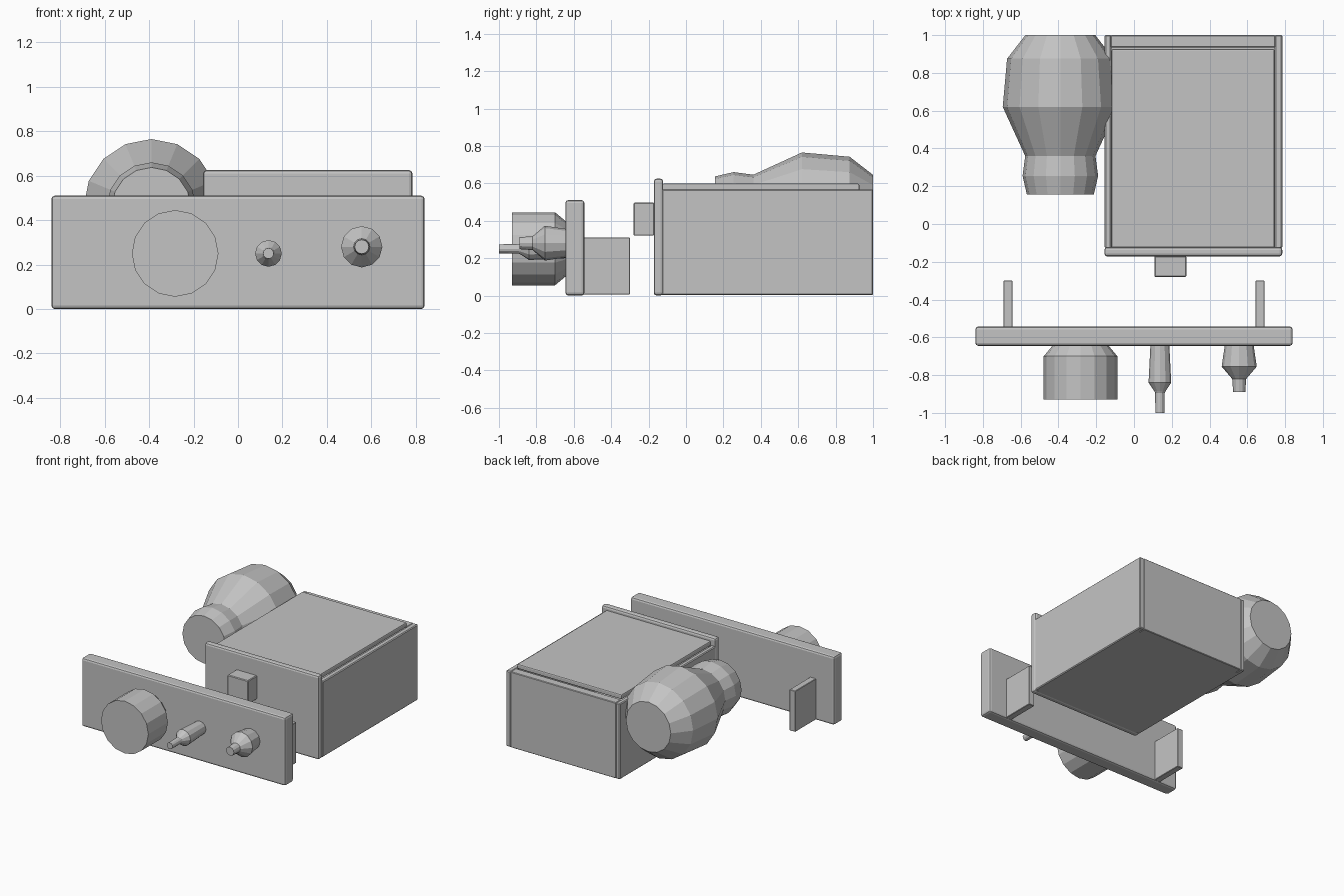
import bpy
import bmesh
from math import cos, sin, pi

old = bpy.data.objects.get("Cube")
if old:
    bpy.data.objects.remove(old, do_unlink=True)

grey = bpy.data.materials.new("plain grey")
grey.use_nodes = True
COLOUR = (0.55, 0.55, 0.55, 1)
grey.diffuse_color = COLOUR
grey.node_tree.nodes["Principled BSDF"].inputs["Base Color"].default_value = COLOUR


def finish(name, bm):
    bmesh.ops.recalc_face_normals(bm, faces=bm.faces)
    mesh = bpy.data.meshes.new(name)
    bm.to_mesh(mesh)
    bm.free()
    mesh.materials.append(grey)
    obj = bpy.data.objects.new(name, mesh)
    bpy.context.collection.objects.link(obj)
    return obj


def box(name, xs, ys, zs, bevel=0.004, segments=1):
    """Block between the given limits, with softened edges."""
    bm = bmesh.new()
    bmesh.ops.create_cube(bm, size=1)
    for v in bm.verts:
        for axis, (lo, hi) in enumerate((xs, ys, zs)):
            v.co[axis] = hi if v.co[axis] > 0 else lo
    obj = finish(name, bm)
    if bevel:
        mod = obj.modifiers.new("soft edges", 'BEVEL')
        mod.width = bevel
        mod.segments = segments
    return obj


def turned(name, x, z, profile, sides):
    """Faceted solid turned about the y direction; profile holds (y, radius)."""
    bm = bmesh.new()
    rings = []
    for y, r in profile:
        angles = [2 * pi * i / sides for i in range(sides)]
        rings.append([bm.verts.new((x + r * sin(a), y, z + r * cos(a))) for a in angles])
    for a, b in zip(rings, rings[1:]):
        for i in range(sides):
            j = (i + 1) % sides
            bm.faces.new((a[i], a[j], b[j], b[i]))
    bm.faces.new(rings[0])
    bm.faces.new(rings[-1])
    return finish(name, bm)


# Control panel with its two rear brackets
box("control_panel", (-0.84, 0.84), (-0.645, -0.543), (0, 0.51), 0.015, 2)
for side, x in (("right", -0.667), ("left", 0.667)):
    box(side + "_bracket", (x - 0.024, x + 0.024), (-0.55, -0.3), (0.005, 0.31), 0.003)

# Controls on the panel
turned("large_knob", -0.283, 0.25,
       [(-0.64, 0.145), (-0.70, 0.195), (-0.93, 0.195)], 16)
turned("slim_lever", 0.137, 0.25,
       [(-0.64, 0.05), (-0.84, 0.06), (-0.885, 0.03), (-0.895, 0.025), (-1, 0.024)], 12)
turned("short_lever", 0.557, 0.28,
       [(-0.64, 0.076), (-0.755, 0.093), (-0.82, 0.037), (-0.89, 0.032)], 12)

# Drawer box: bottom, sides, back, lid, front and pull
box("box_bottom", (-0.13, 0.755), (-0.13, 0.95), (0.003, 0.04), 0)
box("right_side", (-0.155, -0.12), (-0.128, 1), (0.003, 0.567), 0.006)
box("left_side", (0.745, 0.785), (-0.128, 1), (0.003, 0.567), 0.006)
box("box_back", (-0.122, 0.747), (0.935, 1), (0.003, 0.567))
box("box_lid", (-0.118, 0.743), (-0.128, 0.927), (0.562, 0.598), 0.008, 2)
box("box_front", (-0.157, 0.785), (-0.172, -0.122), (0, 0.625), 0.015, 2)
box("drawer_pull", (0.108, 0.278), (-0.28, -0.17), (0.32, 0.497), 0.005)

# Faceted jar beside the box
turned("jar", -0.39, 0.46,
       [(0.155, 0.177), (0.255, 0.2), (0.36, 0.186),
        (0.62, 0.305), (0.875, 0.282), (1, 0.185)], 16)
